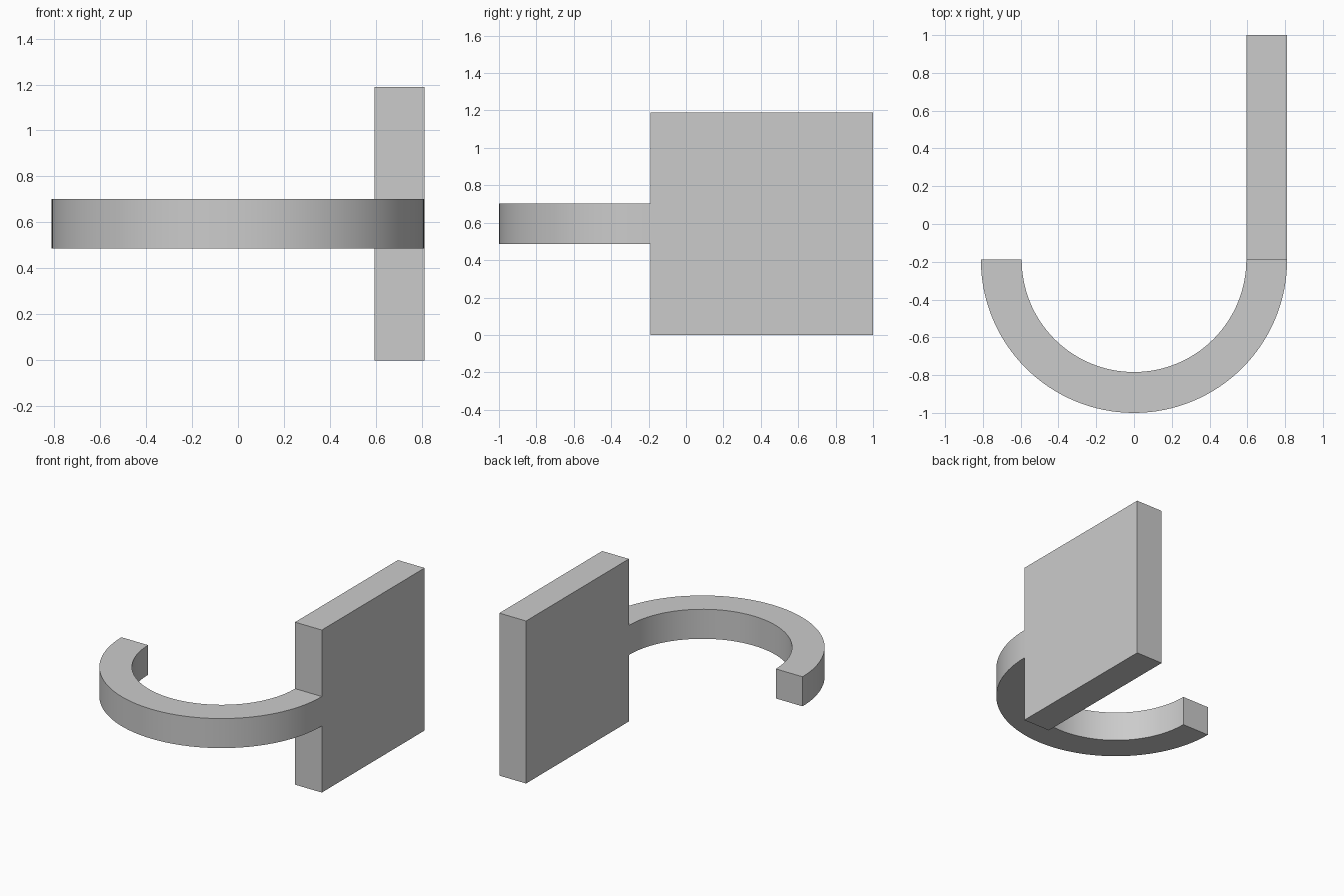
import bpy
import bmesh
from math import pi, cos, sin

cube = bpy.data.objects.get("Cube")
if cube:
    bpy.data.objects.remove(cube, do_unlink=True)

UNIT = 2 / 74              # the hook is 74 units long from bend to plate end
OUTER = 30 * UNIT
INNER = 22 * UNIT
PLATE = 44 * UNIT          # plate is square
THICK = OUTER - INNER
JOIN_Y = OUTER - 1         # where the arc meets the plate
SEGMENTS = 64

grey = bpy.data.materials.new("plain grey")
grey.use_nodes = True
grey.diffuse_color = (0.6, 0.6, 0.6, 1)
grey.node_tree.nodes["Principled BSDF"].inputs["Base Color"].default_value = (0.6, 0.6, 0.6, 1)


def extrude_outline(name, outline, bottom, height):
    """Make a solid by raising a flat outline."""
    bm = bmesh.new()
    face = bm.faces.new([bm.verts.new((x, y, bottom)) for x, y in outline])
    raised = bmesh.ops.extrude_face_region(bm, geom=[face], use_keep_orig=True)
    top = [v for v in raised["geom"] if isinstance(v, bmesh.types.BMVert)]
    bmesh.ops.translate(bm, vec=(0, 0, height), verts=top)
    bmesh.ops.recalc_face_normals(bm, faces=bm.faces)
    mesh = bpy.data.meshes.new(name)
    bm.to_mesh(mesh)
    bm.free()
    mesh.materials.append(grey)
    obj = bpy.data.objects.new(name, mesh)
    bpy.context.collection.objects.link(obj)
    return obj


def arc(radius):
    """Half circle around the front, from left to right."""
    angles = [-pi * i / SEGMENTS for i in range(SEGMENTS + 1)]
    return [(radius * cos(a), JOIN_Y + radius * sin(a)) for a in angles]


# Upright square mounting plate
extrude_outline("mounting_plate",
                [(INNER, JOIN_Y), (OUTER, JOIN_Y), (OUTER, 1), (INNER, 1)], 0, PLATE)

# Half-ring arm, centred on the plate's height
arm = extrude_outline("curved_arm", arc(OUTER) + arc(INNER)[::-1],
                      (PLATE - THICK) / 2, THICK)
bpy.ops.object.select_all(action="DESELECT")
arm.select_set(True)
bpy.context.view_layer.objects.active = arm
bpy.ops.object.shade_smooth_by_angle(angle=pi / 6)
